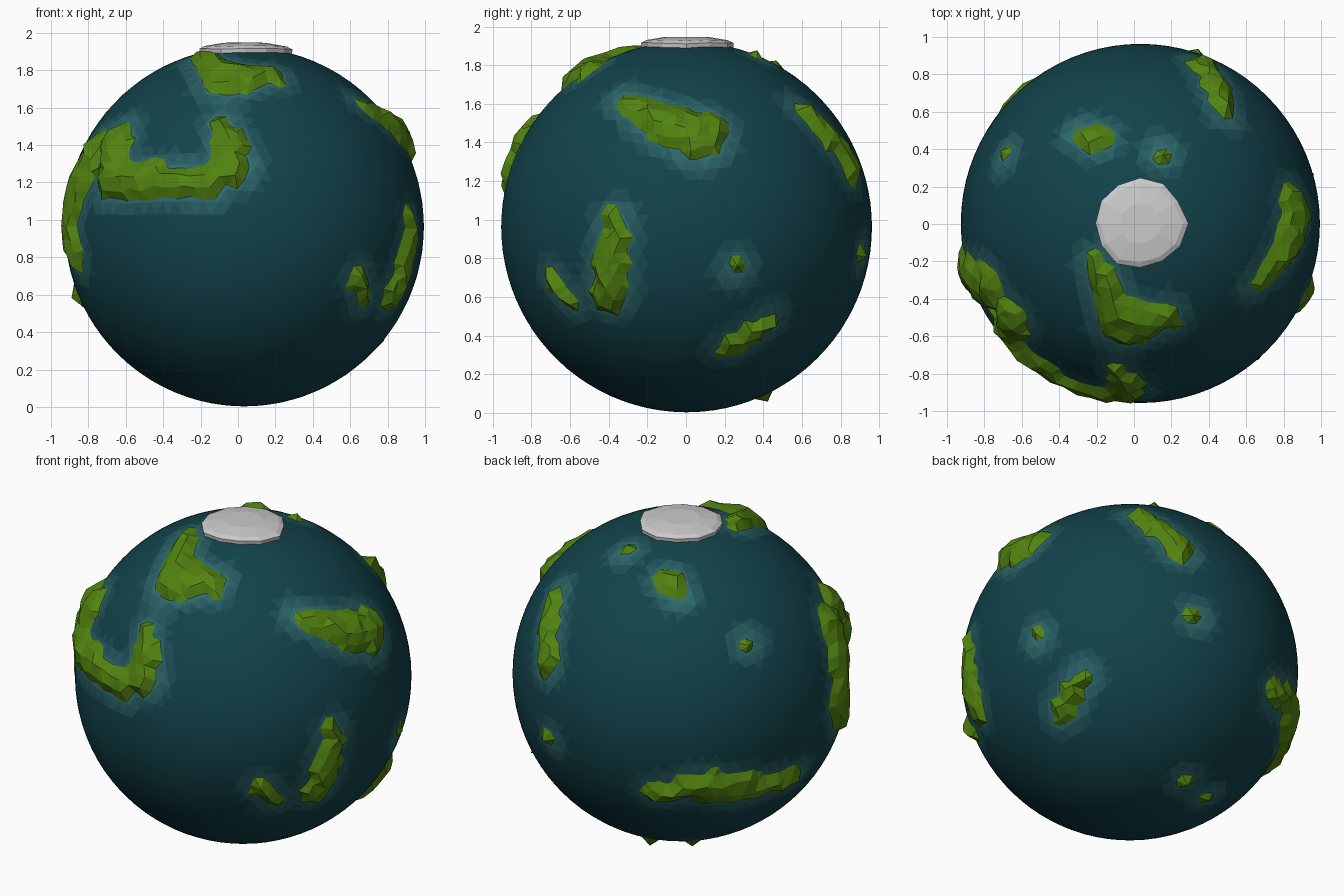
import bpy, bmesh, math, random
from mathutils import Vector

if "Cube" in bpy.data.objects:
    bpy.data.objects.remove(bpy.data.objects["Cube"])

random.seed(4)
CENTRE = Vector((0.034, 0.003, 0.963))
R = 0.96
SEGMENTS = []


def material(name, col):
    m = bpy.data.materials.new(name)
    m.diffuse_color = (*col, 1)
    m.use_nodes = True
    m.node_tree.nodes["Principled BSDF"].inputs["Base Color"].default_value = m.diffuse_color
    return m


def view(az, el, grid=True):
    """Return a function placing a point of a view plane on the globe."""
    az, el = math.radians(az), math.radians(el)
    sa, ca, se, ce = math.sin(az), math.cos(az), math.sin(el), math.cos(el)
    d = Vector((sa * ce, -ca * ce, se))
    right = Vector((ca, sa, 0))
    up = d.cross(right)

    def place(a, b):
        if grid:
            a, b = a - CENTRE.dot(right), b - CENTRE.dot(up)
        w = math.sqrt(max(0, R * R - a * a - b * b))
        return (right * a + up * b + d * w).normalized() * R
    return place


def stroke(place, r0, r1, *pts):
    """Add a chain of land whose radius runs from r0 to r1."""
    pts = [place(*p) for p in pts]
    n = max(1, len(pts) - 1)
    rad = [r0 + (r1 - r0) * i / n for i in range(len(pts))]
    chain = list(zip(pts, rad))
    SEGMENTS.extend(list(zip(chain, chain[1:])) or [(chain[0], chain[0])])


front, right, left, top = view(0, 0), view(90, 0), view(-90, 0), view(0, 90)
back_left, below = view(-145, 22, False), view(140, -30, False)

# North-front continent
stroke(top, .05, .12, (-.2, -.22), (-.06, -.52))
stroke(top, .14, .08, (-.05, -.54), (.16, -.5))
# West continent with its hook
stroke(front, .11, .07, (-.65, 1.42), (-.68, 1.2), (-.14, 1.19))
stroke(front, .1, .035, (-.03, 1.29), (-.08, 1.52))
stroke(left, .08, .13, (.31, .8), (.24, .95), (.34, 1.35))
# East lands
stroke(right, .04, .14, (-.33, 1.63), (-.14, 1.51), (.06, 1.44))
stroke(right, .06, .09, (-.37, .98), (-.4, .62))
stroke(right, .05, .05, (-.68, .68), (-.6, .58))
stroke(right, .06, .05, (.23, .34), (.43, .48))
# Back lands
stroke(top, .08, .06, (.37, .85), (.48, .6))
stroke(top, .04, .06, (-.3, .49), (-.2, .45))
stroke(back_left, .07, .11, (-.13, -.65), (.1, -.6), (.34, -.63))
stroke(back_left, .09, .05, (.34, -.63), (.66, -.56))
# Islets
for place, a, b in ((right, .26, .75), (top, .15, .38), (top, -.69, .36),
                    (back_left, -.74, -.35), (below, .32, -.62), (below, .44, -.71)):
    stroke(place, .045, .045, (a, b))


def depth(p):
    """Signed distance inside the nearest stroke (positive on land)."""
    best = -9
    for (a, ra), (b, rb) in SEGMENTS:
        ab = b - a
        t = min(1, max(0, (p - a).dot(ab) / max(ab.length_squared, 1e-9)))
        q = (a + ab * t).normalized() * R
        best = max(best, ra + (rb - ra) * t - (p - q).length)
    return best


def finish(name, bm, mats, smooth):
    me = bpy.data.meshes.new(name)
    bm.to_mesh(me)
    bm.free()
    for m in mats:
        me.materials.append(m)
    for p in me.polygons:
        p.use_smooth = smooth
    ob = bpy.data.objects.new(name, me)
    ob.location = CENTRE
    bpy.context.collection.objects.link(ob)


# Ocean: smooth globe, paler towards the coasts
deep, pale = Vector((.006, .055, .07)), Vector((.03, .15, .16))
LEVELS = 6
water = [material(f"water_{i}", deep.lerp(pale, i / (LEVELS - 1))) for i in range(LEVELS)]
bm = bmesh.new()
bmesh.ops.create_icosphere(bm, subdivisions=5, radius=R)
for f in bm.faces:
    s = depth(f.calc_center_median().normalized() * R)
    f.material_index = int(min(1, max(0, 1 + s / .13)) * (LEVELS - 1))
finish("ocean", bm, water, True)

# Land: faceted raised patches whose rims dip under the water
bm = bmesh.new()
bmesh.ops.create_icosphere(bm, subdivisions=5, radius=R)
inside = set()
for v in bm.verts:
    v.co += Vector([random.uniform(-.014, .014) for _ in range(3)])
    n = v.co.normalized()
    s = depth(n * R)
    h = -.012
    if s > 0:
        inside.add(v)
        h = min(.05, .018 + s * .45) + random.uniform(-.008, .015)
    v.co = n * (R + h)
bmesh.ops.delete(bm, geom=[f for f in bm.faces if not inside & set(f.verts)], context='FACES')
finish("land", bm, [material("grass", (.085, .23, .005))], False)

# Polar ice cap: irregular thick disc following the globe
bm = bmesh.new()
SIDES = 12
radii = [random.uniform(.225, .255) for _ in range(SIDES)]
rings = []
for k, h in ((1.02, -.015), (1, .022), (.88, .03), (.45, .03)):
    ring = []
    for i, r in enumerate(radii):
        a = 2 * math.pi * i / SIDES
        x, y = r * k * math.cos(a), r * k * math.sin(a)
        n = Vector((x, y, math.sqrt(R * R - x * x - y * y))).normalized()
        ring.append(bm.verts.new(n * (R + h)))
    rings.append(ring)
for lo, hi in zip(rings, rings[1:]):
    for i in range(SIDES):
        j = (i + 1) % SIDES
        bm.faces.new((lo[i], lo[j], hi[j], hi[i]))
bm.faces.new(rings[-1])
finish("ice_cap", bm, [material("ice", (.6, .6, .6))], False)
